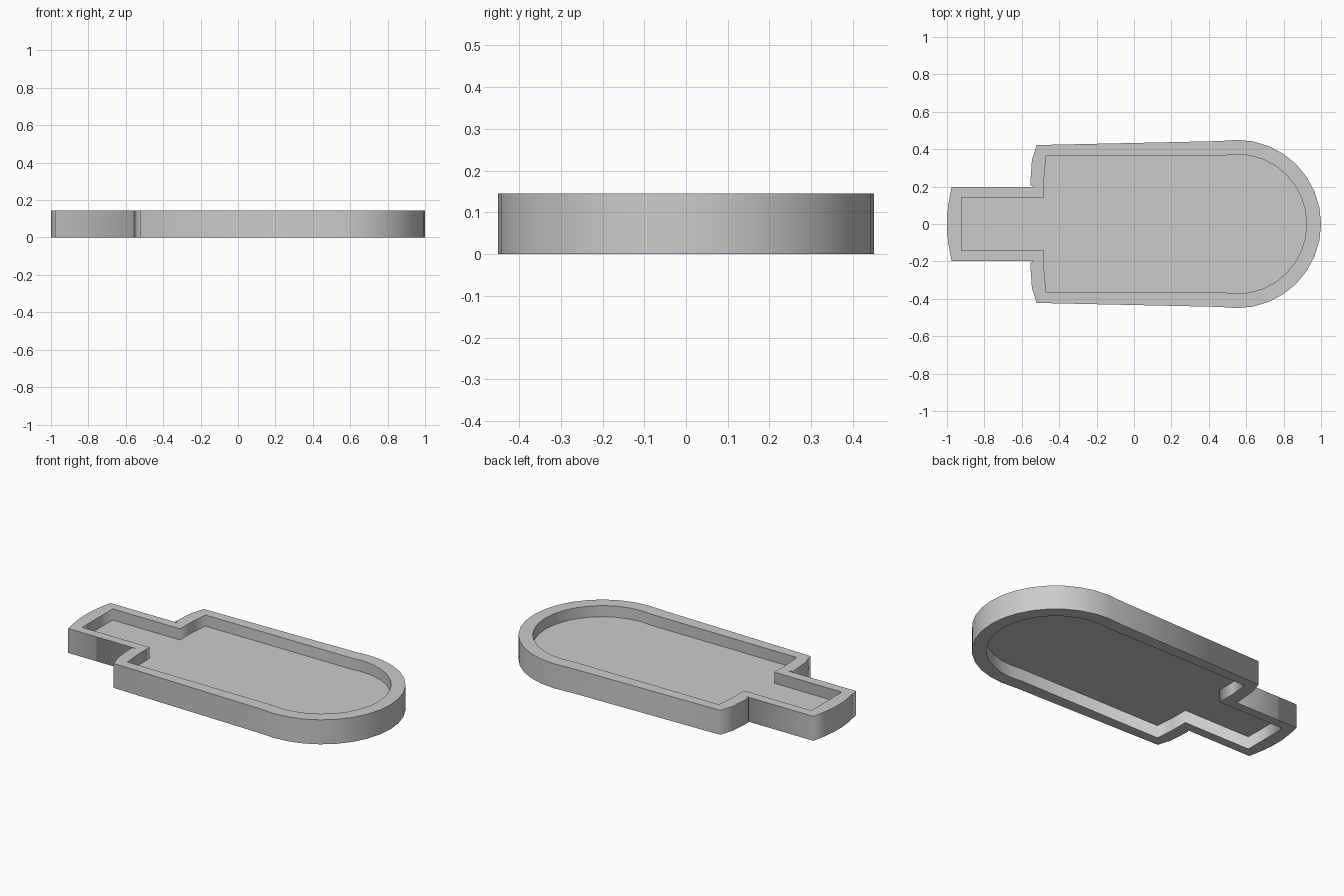
import bpy
from math import sin, cos, radians

if "Cube" in bpy.data.objects:
    bpy.data.objects.remove(bpy.data.objects["Cube"])

H = 0.145  # overall height


def mirrored(half):
    """Close an upper half outline (left to right) by mirroring it across y = 0."""
    return half + [(x, -y) for x, y in reversed(half) if abs(y) > 1e-6]


def round_nose(cx, r, steps=8):
    return [(cx + r * sin(radians(90 * i / steps)), r * cos(radians(90 * i / steps)))
            for i in range(steps)] + [(cx + r, 0)]


def plate(name, outlines, z0, z1):
    """Flat filled plate from nested outlines, extruded between two heights."""
    curve = bpy.data.curves.new(name, 'CURVE')
    curve.dimensions = '2D'
    curve.fill_mode = 'BOTH'
    curve.extrude = (z1 - z0) / 2
    for pts in outlines:
        sp = curve.splines.new('POLY')
        sp.points.add(len(pts) - 1)
        for p, (x, y) in zip(sp.points, pts):
            p.co = (x, y, 0, 1)
        sp.use_cyclic_u = True
    ob = bpy.data.objects.new(name, curve)
    ob.location.z = (z0 + z1) / 2
    bpy.context.collection.objects.link(ob)
    bpy.ops.object.select_all(action='DESELECT')
    ob.select_set(True)
    bpy.context.view_layer.objects.active = ob
    bpy.ops.object.convert(target='MESH')
    return bpy.context.object


# Half outlines: bowed tab end, shoulder, gently flaring side, round nose
outer = mirrored([(-1.0, 0.04), (-0.992, 0.11), (-0.975, 0.198), (-0.535, 0.198),
                  (-0.555, 0.208), (-0.546, 0.34), (-0.52, 0.422), (0.45, 0.443)]
                 + round_nose(0.55, 0.45))
inner = mirrored([(-0.922, 0.143), (-0.48, 0.143), (-0.48, 0.25), (-0.47, 0.365),
                  (0.49, 0.367)] + round_nose(0.55, 0.373))

# Raised border wall
plate("border_wall", [outer, inner], 0, H)

# Thin floor at mid height, recessed from both faces
plate("recessed_floor", [inner], 0.075, 0.079)
